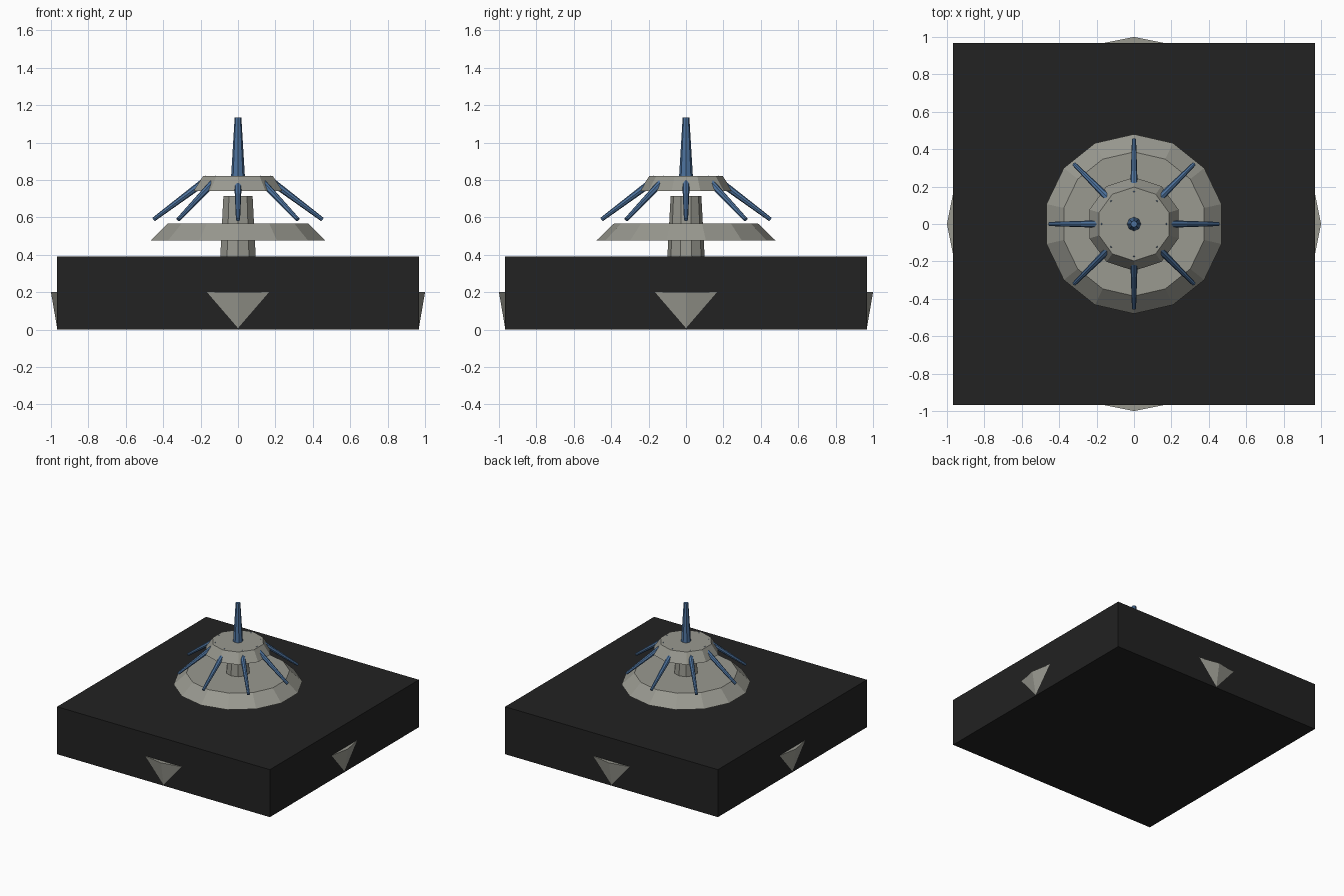
import bpy, bmesh, math
from mathutils import Vector

if "Cube" in bpy.data.objects:
    bpy.data.objects.remove(bpy.data.objects["Cube"])


def material(name, rgb):
    m = bpy.data.materials.new(name)
    m.diffuse_color = (*rgb, 1)
    m.use_nodes = True
    m.node_tree.nodes["Principled BSDF"].inputs["Base Color"].default_value = m.diffuse_color
    return m


stone = material("stone grey", (0.32, 0.32, 0.28))
black = material("water black", (0.016, 0.016, 0.016))
blue = material("jet blue", (0.075, 0.17, 0.34))


def finish(name, bm, mat):
    bmesh.ops.recalc_face_normals(bm, faces=bm.faces)
    me = bpy.data.meshes.new(name)
    bm.to_mesh(me)
    bm.free()
    me.materials.append(mat)
    ob = bpy.data.objects.new(name, me)
    bpy.context.collection.objects.link(ob)
    return ob


def lathe(name, profile, sides, mat, start=math.pi / 2):
    """Flat-sided solid through (radius, z) rings, capped at both ends."""
    bm = bmesh.new()
    rings = [[bm.verts.new((r * math.cos(start + i * math.tau / sides),
                            r * math.sin(start + i * math.tau / sides), z))
              for i in range(sides)] for r, z in profile]
    for a, b in zip(rings, rings[1:]):
        for i in range(sides):
            j = (i + 1) % sides
            bm.faces.new((a[i], a[j], b[j], b[i]))
    bm.faces.new(rings[0])
    bm.faces.new(rings[-1])
    return finish(name, bm, mat)


# Square block of water, with the basin corners poking out of its sides
bm = bmesh.new()
bmesh.ops.create_cube(bm, size=1)
for v in bm.verts:
    v.co = Vector((v.co.x * 1.934, v.co.y * 1.934, (v.co.z + 0.5) * 0.39))
finish("water_block", bm, black)
lathe("basin", [(0.966, 0.002), (1.0, 0.2)], 16, stone)

# Column and the two tiers
lathe("column", [(0.11, 0.2), (0.082, 0.715)], 10, stone)
lathe("lower_tier", [(0.48, 0.475), (0.385, 0.567)], 14, stone)
lathe("upper_tier", [(0.25, 0.74), (0.197, 0.82)], 10, stone)

# Central upright jet
lathe("centre_jet", [(0.038, 0.80), (0.018, 1.133)], 8, blue)

# Eight jets sloping down and outward
p0, p1 = Vector((0.16, 0, 0.806)), Vector((0.452, 0, 0.588))
axis = p1 - p0
for k in range(8):
    jet = lathe(f"side_jet_{k + 1}", [(0.021, 0), (0.011, axis.length)], 8, blue)
    tilt = math.atan2(axis.x, axis.z)
    turn = k * math.tau / 8
    jet.rotation_euler = (0, tilt, turn)
    jet.location = (p0.x * math.cos(turn), p0.x * math.sin(turn), p0.z)
